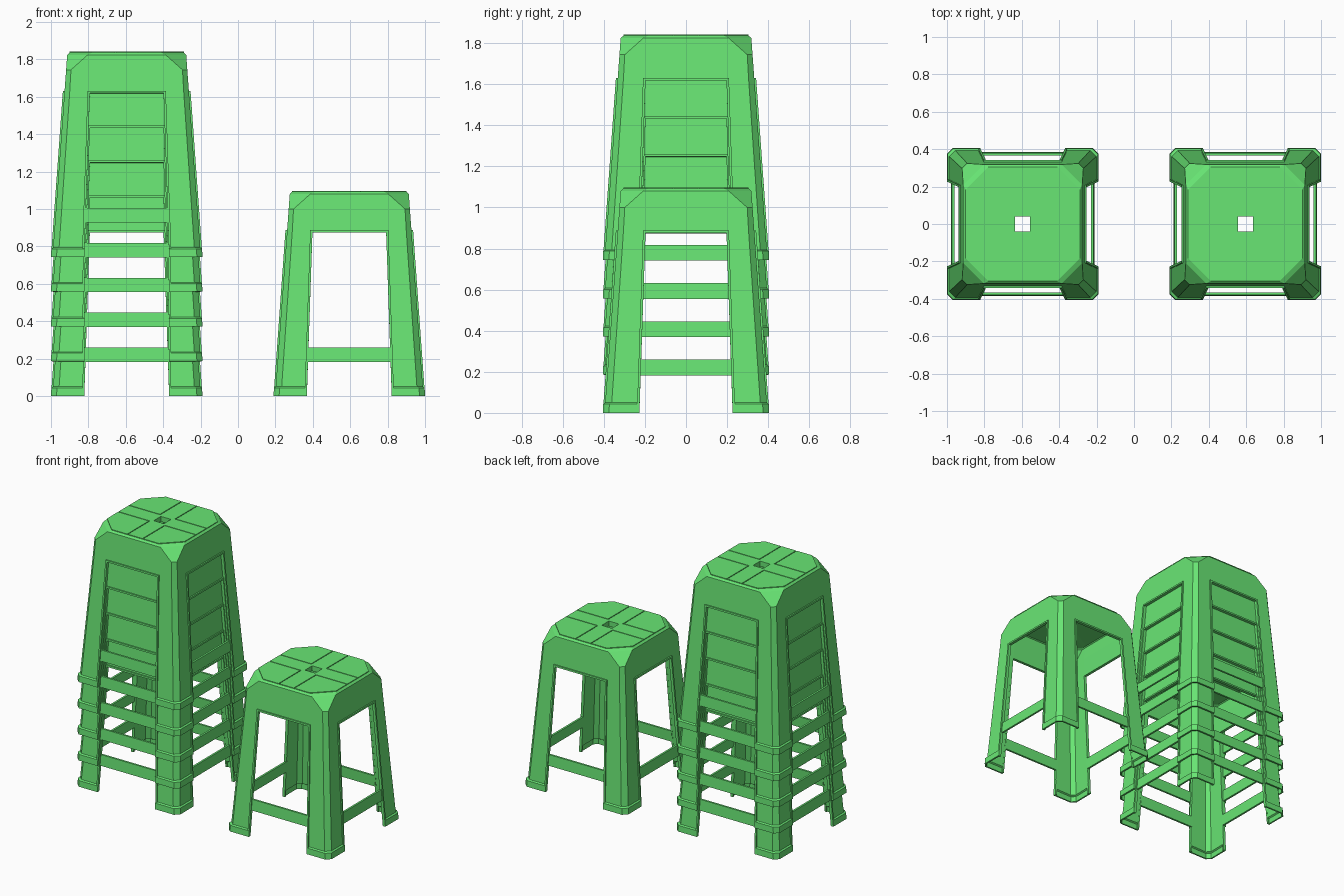
import bpy, bmesh
from mathutils import Matrix
from math import pi

if "Cube" in bpy.data.objects:
    bpy.data.objects.remove(bpy.data.objects["Cube"])

green = bpy.data.materials.new("green_plastic")
green.diffuse_color = (0.14, 0.79, 0.175, 1)
green.use_nodes = True
green.node_tree.nodes["Principled BSDF"].inputs["Base Color"].default_value = green.diffuse_color

OPEN_Z = 0.875                 # top of the side openings
STEP = 0.186                   # stacking pitch


def half(z):                   # half width of the tapered shell
    return 0.397 - 0.073 * z


def opening(z):                # half width of a side opening
    return 0.227 - 0.03 * min(z, OPEN_Z) / OPEN_Z


def finish(bm, name):
    bmesh.ops.remove_doubles(bm, verts=bm.verts, dist=1e-5)
    bmesh.ops.recalc_face_normals(bm, faces=bm.faces)
    me = bpy.data.meshes.new(name)
    bm.to_mesh(me)
    bm.free()
    me.materials.append(green)
    return me


def turns():
    return [Matrix.Rotation(k * pi / 2, 4, 'Z') for k in range(4)]


def prism(bm, a, b):           # closed solid between two matching outlines
    va, vb = [bm.verts.new(p) for p in a], [bm.verts.new(p) for p in b]
    bm.faces.new(va[::-1])
    bm.faces.new(vb)
    n = len(va)
    for i in range(n):
        bm.faces.new((va[i], va[(i + 1) % n], vb[(i + 1) % n], vb[i]))


def make_shell():
    bm = bmesh.new()
    # height, half width, corner cut, opening half width
    levels = [(0, 0.405, 0.03, opening(0)), (0.043, 0.403, 0.03, opening(0.043)),
              (0.05, half(0.05), 0.032, opening(0.05)),
              (OPEN_Z, half(OPEN_Z), 0.028, opening(OPEN_Z)),
              (1.0, half(1.0), 0.026, 0.19), (1.08, half(1.08), 0.11, 0.17),
              (1.092, 0.305, 0.12, 0.15), (1.092, 0.04, 0, 0.015),
              (1.06, 0.04, 0, 0.015)]
    rings = []
    for z, h, c, o in levels:
        rings.append([bm.verts.new(m @ Matrix.Translation((x, -h, z)).translation)
                      for m in turns() for x in (c - h, -o, o, h - c)])
    for j in range(len(rings) - 1):
        lo, hi = rings[j], rings[j + 1]
        for i in range(16):
            if i % 4 == 1 and j < 3:
                continue       # open side
            n = (i + 1) % 16
            bm.faces.new((lo[i], lo[n], hi[n], hi[i]))
    return finish(bm, "seat_and_legs")


def make_rims():
    bm = bmesh.new()
    w = 0.012
    for m in turns():
        path = [(-1, 0), (-1, OPEN_Z), (1, OPEN_Z), (1, 0)]
        sections = []
        for s, z in path:
            zo = z + w if z else z
            sec = []
            for x, zz, out in ((opening(z), z, -0.012), (opening(z), z, 0.009),
                               (opening(z) + w, zo, 0.009), (opening(z) + w, zo, -0.012)):
                y = -min(half(zz) + out, 0.405)
                sec.append(m @ Matrix.Translation((s * x, y, zz)).translation)
            sections.append([bm.verts.new(p) for p in sec])
        for a, b in zip(sections, sections[1:]):
            for i in range(4):
                n = (i + 1) % 4
                bm.faces.new((a[i], a[n], b[n], b[i]))
        bm.faces.new(sections[0])
        bm.faces.new(sections[-1][::-1])
    return finish(bm, "opening_rims")


def make_stretchers():
    bm = bmesh.new()
    for m in turns():
        ends = []
        for s in (-1, 1):
            ends.append([m @ Matrix.Translation((s * 0.226, y, z)).translation for y, z in
                         ((-0.384, 0.183), (-0.379, 0.26), (-0.365, 0.26), (-0.370, 0.183))])
        prism(bm, *ends)
    return finish(bm, "stretchers")


def make_panels():             # corner panels and cross arms, split by thin grooves
    bm = bmesh.new()
    corner = [(0.063, 0.063), (0.305, 0.063), (0.305, 0.185), (0.185, 0.305), (0.063, 0.305)]
    arm = [(0.057, 0.305), (-0.057, 0.305), (-0.057, 0.057), (-0.04, 0.04),
           (0.04, 0.04), (0.057, 0.057)]
    for m in turns():
        for outline in (corner, arm):
            prism(bm, *[[m @ Matrix.Translation((x, y, z)).translation for x, y in outline]
                        for z in (1.088, 1.097)])
    return finish(bm, "seat_panels")


parts = [make_shell(), make_rims(), make_stretchers(), make_panels()]


def place(label, x, z):
    for me in parts:
        ob = bpy.data.objects.new(f"{label}_{me.name}", me)
        ob.location = (x, 0, z)
        bpy.context.collection.objects.link(ob)
        if me.name == "seat_and_legs":
            sol = ob.modifiers.new("wall", 'SOLIDIFY')
            sol.thickness = 0.012
            sol.offset = -1


# single stool and the stack of five
place("single_stool", 0.595, 0)
for i in range(5):
    place(f"stacked_stool_{i + 1}", -0.595, i * STEP)
